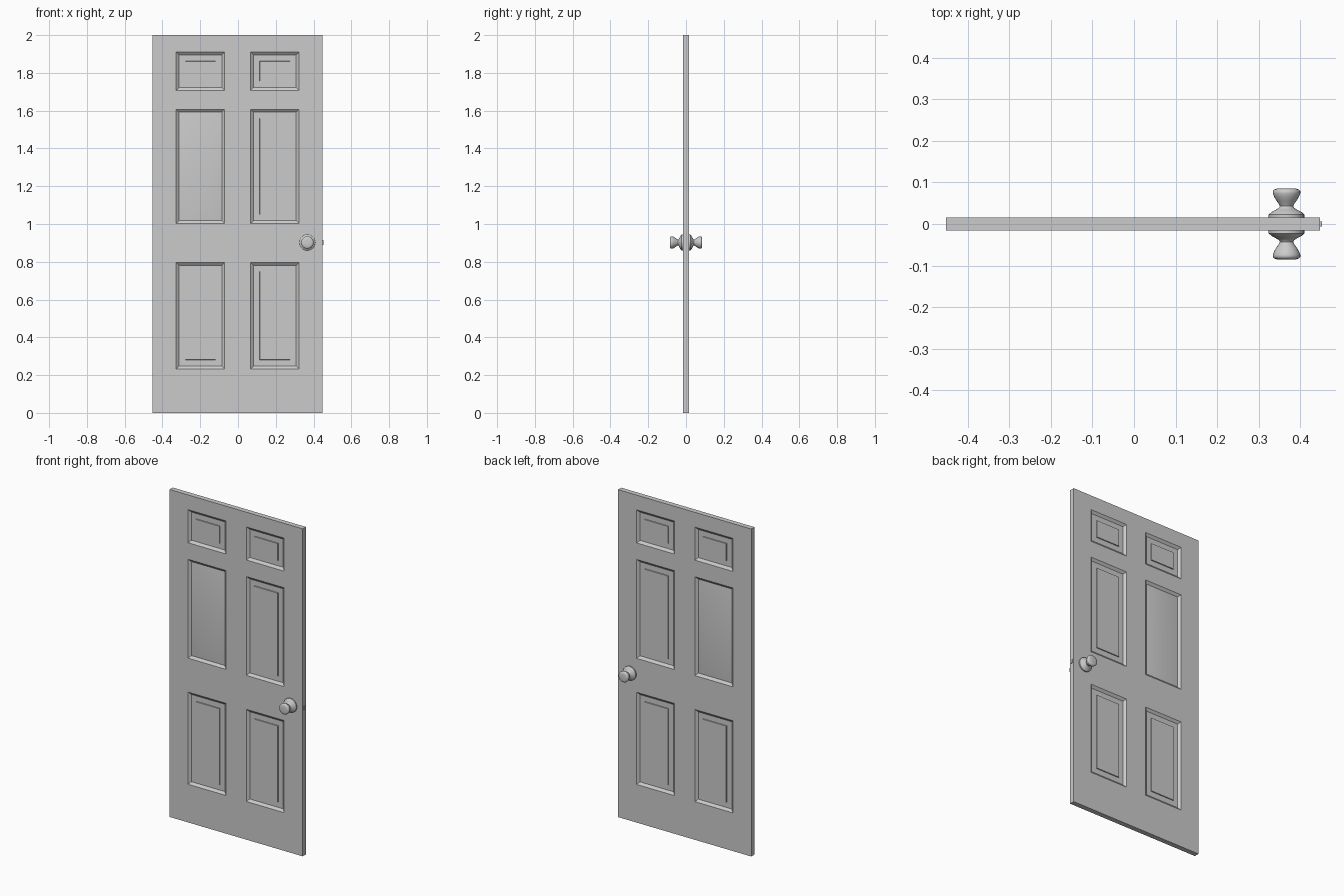
import bpy, bmesh, math
from mathutils import Vector

if "Cube" in bpy.data.objects:
    bpy.data.objects.remove(bpy.data.objects["Cube"])

HALF = 0.0155   # half the slab thickness
DX = -0.002     # slab offset that leaves room for the latch


def finish(name, bm, location, angle, mirror_y=True):
    bmesh.ops.recalc_face_normals(bm, faces=bm.faces)
    mesh = bpy.data.meshes.new(name)
    bm.to_mesh(mesh)
    bm.free()
    ob = bpy.data.objects.new(name, mesh)
    ob.location = location
    bpy.context.collection.objects.link(ob)
    bpy.ops.object.select_all(action='DESELECT')
    ob.select_set(True)
    bpy.context.view_layer.objects.active = ob
    bpy.ops.object.shade_smooth_by_angle(angle=math.radians(angle))
    if mirror_y:
        mod = ob.modifiers.new("both_sides", 'MIRROR')
        mod.use_axis = (False, True, False)
    return ob


# Door slab: front grid whose odd cells become panels, mirrored to the back
xs = [-0.45, -0.325, -0.069, 0.069, 0.325, 0.45]
zs = [0, 0.233, 0.796, 1.003, 1.607, 1.708, 1.91, 2.0]
bm = bmesh.new()
grid = [[bm.verts.new((x, -HALF, z)) for z in zs] for x in xs]
panels = []
for i in range(len(xs) - 1):
    for j in range(len(zs) - 1):
        f = bm.faces.new((grid[i][j], grid[i + 1][j],
                          grid[i + 1][j + 1], grid[i][j + 1]))
        if i % 2 and j % 2:
            panels.append((f, (i, j) == (1, 3)))

# Slab edges run back to the mirror plane
rim = [e for e in bm.edges if e.is_boundary]
ret = bmesh.ops.extrude_edge_only(bm, edges=rim)
for v in ret['geom']:
    if isinstance(v, bmesh.types.BMVert):
        v.co.y = 0
bmesh.ops.recalc_face_normals(bm, faces=bm.faces)
if panels[0][0].normal.y > 0:
    bmesh.ops.reverse_faces(bm, faces=bm.faces)


def inset(face, thickness, depth):
    bmesh.ops.inset_individual(bm, faces=[face], thickness=thickness,
                               depth=depth, use_even_offset=True)


# Moulded panels: bevel down, then a stepped or a gently sloped raised field
for f, sloped in panels:
    inset(f, 0.015, -0.012)
    if sloped:
        inset(f, 0.033, 0.006)
    else:
        inset(f, 0.033, 0)
        inset(f, 0.0006, 0.006)
finish("door_slab", bm, (DX, 0, 0), 20)

# Door knob with rosette: turned profile (radius, distance from the middle)
profile = [(0.043, 0.012), (0.043, 0.023), (0.040, 0.025), (0.036, 0.029),
           (0.026, 0.034), (0.018, 0.039), (0.016, 0.043), (0.019, 0.049),
           (0.025, 0.057), (0.030, 0.066), (0.033, 0.074), (0.033, 0.079),
           (0.030, 0.083), (0.023, 0.085), (0.012, 0.086), (0, 0.086)]
bm = bmesh.new()
pts = [bm.verts.new((r, -d, 0)) for r, d in profile]
edges = [bm.edges.new(p) for p in zip(pts, pts[1:])]
bmesh.ops.spin(bm, geom=pts + edges, cent=Vector((0, 0, 0)), axis=(0, 1, 0),
               angle=2 * math.pi, steps=24)
bmesh.ops.remove_doubles(bm, verts=bm.verts, dist=1e-5)
bmesh.ops.recalc_face_normals(bm, faces=bm.faces)
if max(bm.faces, key=lambda f: -f.calc_center_median().y).normal.y > 0:
    bmesh.ops.reverse_faces(bm, faces=bm.faces)
finish("door_knob", bm, (0.367, 0, 0.902), 40)

# Latch bolt just proud of the door edge
bm = bmesh.new()
bmesh.ops.create_cube(bm, size=1)
bmesh.ops.scale(bm, vec=(0.02, 0.012, 0.024), verts=bm.verts)
finish("latch_bolt", bm, (0.442, 0, 0.902), 30, mirror_y=False)
